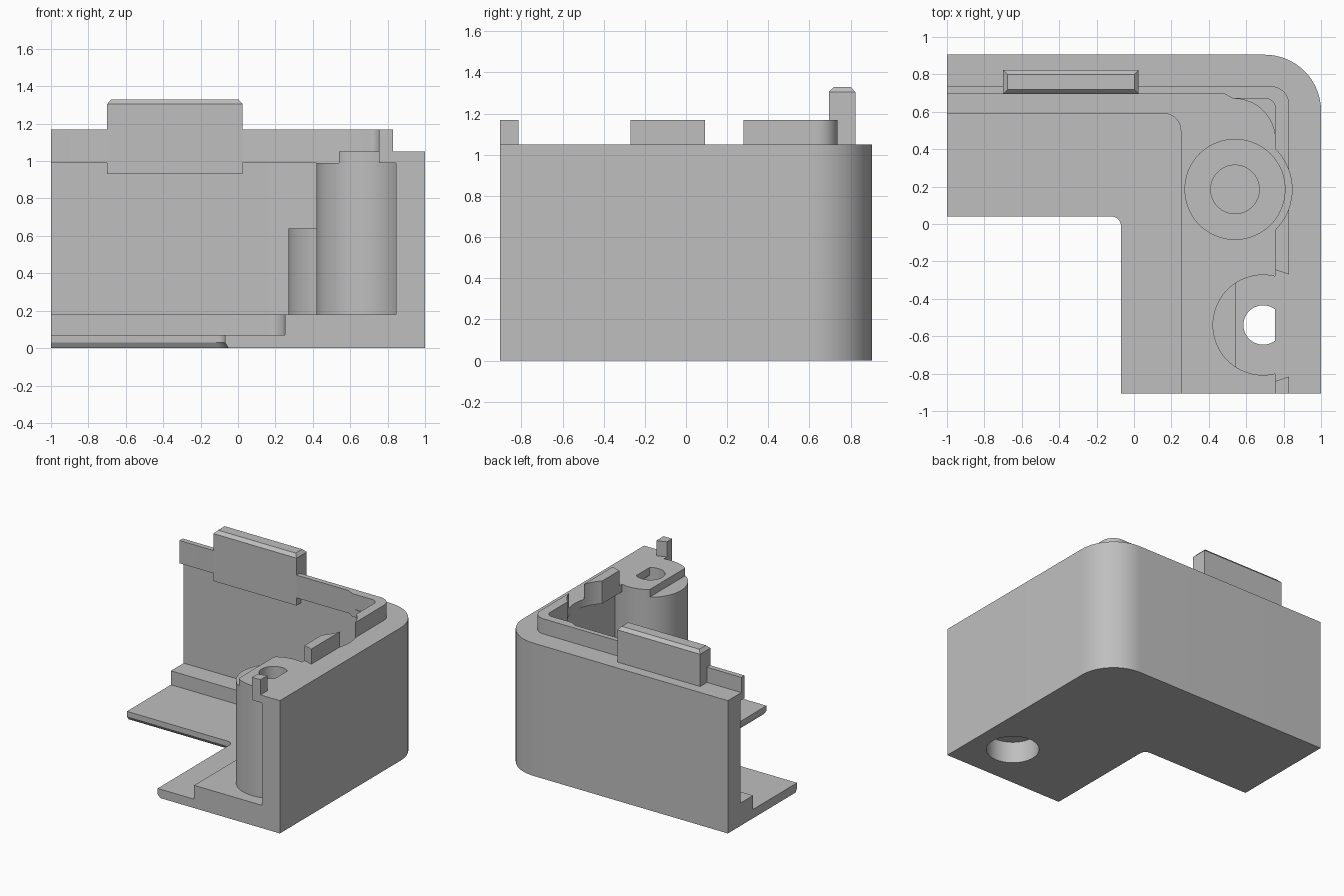
import bpy, bmesh, math
from mathutils import Vector

cube = bpy.data.objects.get("Cube")
if cube:
    bpy.data.objects.remove(cube, do_unlink=True)

GREY = (0.52, 0.52, 0.52, 1)
plastic = bpy.data.materials.new("grey plastic")
plastic.use_nodes = True
plastic.diffuse_color = GREY
plastic.node_tree.nodes["Principled BSDF"].inputs["Base Color"].default_value = GREY


def outline(*corners, steps=16):
    """Turn (x, y[, radius]) corners into points; rounded ones are right angles."""
    points = []
    for i, corner in enumerate(corners):
        p = Vector(corner[:2])
        if len(corner) == 2:
            points.append(p)
            continue
        r = corner[2]
        to_prev = (Vector(corners[i - 1][:2]) - p).normalized()
        to_next = (Vector(corners[(i + 1) % len(corners)][:2]) - p).normalized()
        centre = p + (to_prev + to_next) * r
        for k in range(steps + 1):
            a = math.pi / 2 * k / steps
            points.append(centre - (to_next * math.cos(a) + to_prev * math.sin(a)) * r)
    return points


def circle(centre, r, n=72):
    return [Vector(centre) + Vector((math.cos(t), math.sin(t))) * r
            for t in (2 * math.pi * k / n for k in range(n))]


def loft(name, *layers):
    """Solid through (height, points) layers that share a point count."""
    bm = bmesh.new()
    rings = [[bm.verts.new((p.x, p.y, z)) for p in pts] for z, pts in layers]
    for low, high in zip(rings, rings[1:]):
        for i in range(len(low)):
            j = (i + 1) % len(low)
            bm.faces.new((low[i], low[j], high[j], high[i]))
    bm.faces.new(rings[0])
    bm.faces.new(rings[-1])
    bmesh.ops.recalc_face_normals(bm, faces=bm.faces)
    mesh = bpy.data.meshes.new(name)
    bm.to_mesh(mesh)
    bm.free()
    mesh.materials.append(plastic)
    obj = bpy.data.objects.new(name, mesh)
    bpy.context.collection.objects.link(obj)
    return obj


def prism(name, z0, z1, pts):
    return loft(name, (z0, pts), (z1, pts))


def corner_band(x_in, y_in, r_in):
    """L-shaped plan between the outer shell and an inner corner."""
    return outline((-1, 0.905), (1, 0.905, 0.3), (1, -0.905),
                   (x_in, -0.905), (x_in, y_in, r_in), (-1, y_in))


# Floor with a chamfered inner bottom edge, raised step, and outer wall
sole = corner_band(-0.05, 0.06, 0.05)
plate = corner_band(-0.07, 0.04, 0.05)
floor = loft("floor", (0, sole), (0.03, plate), (0.07, plate))
step = prism("floor_step", 0.07, 0.18, corner_band(0.25, 0.59, 0.09))
wall = prism("outer_wall", 0.18, 1.05, corner_band(0.845, 0.75, 0.14))

# Ledge that carries the lip on the inside of the wall
ledge = prism("lip_ledge", 0.99, 1.05, outline(
    (-1, 0.755), (0.85, 0.755, 0.14), (0.85, -0.905), (0.755, -0.905),
    (0.755, 0.67, 0.22), (0.53, 0.67), (0.48, 0.697), (-1, 0.697)))

# Raised lip and the short post at the front end
lip = prism("lip", 1.05, 1.17, outline(
    (-1, 0.737), (0.83, 0.737, 0.1), (0.83, -0.27), (0.755, -0.245),
    (0.755, 0.67, 0.05), (0.53, 0.67), (0.48, 0.697), (-1, 0.697)))
post = prism("lip_post", 1.05, 1.17, outline(
    (0.755, -0.905), (0.83, -0.905), (0.83, -0.815), (0.755, -0.84)))


# Snap tab with a bevelled top
def tab_plan(d):
    return outline((-0.7 + d, 0.695 + d), (0.025 - d, 0.695 + d),
                   (0.025 - d, 0.823 - d), (-0.7 + d, 0.823 - d))


tab = loft("snap_tab", (0.93, tab_plan(0)), (1.305, tab_plan(0)), (1.33, tab_plan(0.023)))

# Short and tall screw bosses
SHORT, TALL = (0.54, 0.185), (0.69, -0.54)
short_boss = prism("short_boss", 0.18, 0.64, circle(SHORT, 0.27))
tall_boss = prism("tall_boss", 0.18, 0.99, circle(TALL, 0.27))
crown = [Vector((min(max(p.x, 0.54), 0.845), p.y)) for p in circle(TALL, 0.27)]
boss_top = prism("tall_boss_top", 0.99, 1.05, crown)

# Cutters: screw holes, counterbore and clearance around the short boss
cuts = [
    (prism("pilot_cutter", 0.1, 0.8, circle(SHORT, 0.13)), [short_boss]),
    (prism("screw_cutter", -0.1, 1.3, circle(TALL, 0.105)), [floor, step, tall_boss, boss_top]),
    (prism("counterbore_cutter", -0.1, 0.17, circle(TALL, 0.19)), [floor, step]),
    (prism("clearance_cutter", 0.9, 1.3, circle(SHORT, 0.305)), [ledge, lip]),
]
for cutter, targets in cuts:
    cutter.hide_render = True
    for obj in targets:
        mod = obj.modifiers.new("cut", "BOOLEAN")
        mod.operation = "DIFFERENCE"
        mod.solver = "EXACT"
        mod.object = cutter
        bpy.context.view_layer.objects.active = obj
        bpy.ops.object.modifier_apply(modifier=mod.name)
    bpy.data.objects.remove(cutter, do_unlink=True)

# Smooth the curved faces, keep the edges sharp
bpy.ops.object.select_all(action="DESELECT")
for obj in (floor, step, wall, ledge, lip, post, tab, short_boss, tall_boss, boss_top):
    obj.select_set(True)
bpy.context.view_layer.objects.active = floor
bpy.ops.object.shade_smooth_by_angle(angle=math.radians(30))
